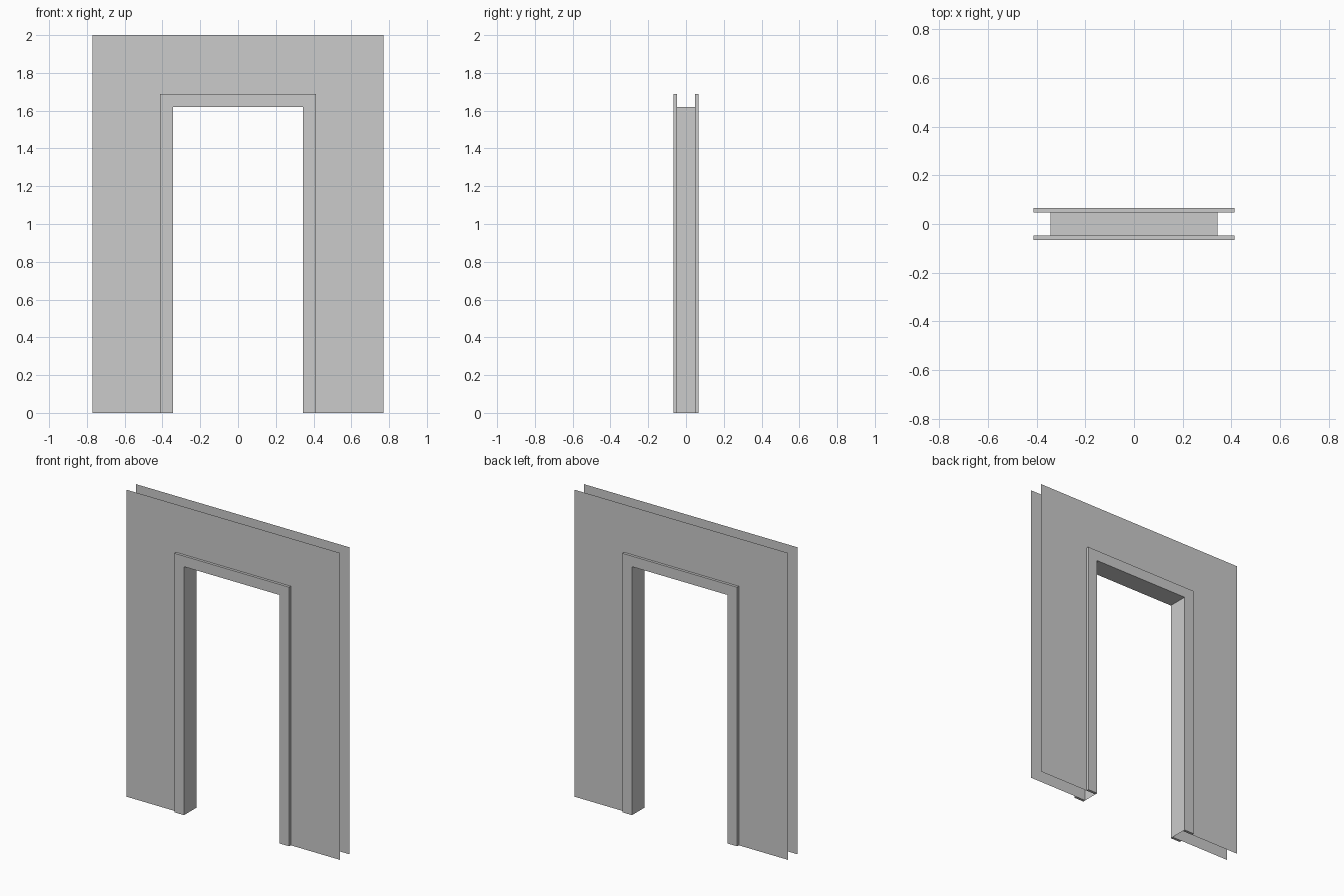
import bpy, bmesh

if "Cube" in bpy.data.objects:
    bpy.data.objects.remove(bpy.data.objects["Cube"])

# Main dimensions
WALL_X, WALL_Z = 0.77, 2.0      # wall half width and height
TRIM_X, TRIM_Z = 0.414, 1.688   # outer edge of the door trim
OPEN_X, OPEN_Z = 0.344, 1.619   # clear opening
WALL_Y, TRIM_Y = 0.048, 0.065   # wall sheet plane and trim face

grey = bpy.data.materials.new("plain grey")
grey.diffuse_color = (0.6, 0.6, 0.6, 1)
grey.use_nodes = True
grey.node_tree.nodes["Principled BSDF"].inputs["Base Color"].default_value = grey.diffuse_color


def path(x, z):
    """Upside-down U around a doorway, left foot to right foot."""
    return [(-x, 0), (-x, z), (x, z), (x, 0)]


def finish(name, bm):
    mesh = bpy.data.meshes.new(name)
    bm.to_mesh(mesh)
    bm.free()
    mesh.materials.append(grey)
    bpy.context.collection.objects.link(bpy.data.objects.new(name, mesh))


def arch(name, outer, inner, y, side, depth=0.0):
    """Flat arch facing outward on one side, extruded outward if depth is given."""
    bm = bmesh.new()
    outline = path(*outer) + path(*inner)[::-1]
    face = bm.faces.new([bm.verts.new((x, side * y, z)) for x, z in outline])
    face.normal_update()
    if face.normal.y * side < 0:
        face.normal_flip()
    if depth:
        geom = bmesh.ops.extrude_face_region(bm, geom=[face], use_keep_orig=True)["geom"]
        moved = [v for v in geom if isinstance(v, bmesh.types.BMVert)]
        bmesh.ops.translate(bm, verts=moved, vec=(0, side * depth, 0))
        bmesh.ops.recalc_face_normals(bm, faces=bm.faces)
    finish(name, bm)


# Thin wall sheets and raised door trim, front and back
for label, side in (("front", -1), ("back", 1)):
    arch(label + "_wall", (WALL_X, WALL_Z), (TRIM_X, TRIM_Z), WALL_Y, side)
    arch(label + "_trim", (TRIM_X, TRIM_Z), (OPEN_X, OPEN_Z), WALL_Y, side,
         TRIM_Y - WALL_Y)

# Jamb lining joining the two trims, facing into the opening
bm = bmesh.new()
rows = [[bm.verts.new((x, y, z)) for x, z in path(OPEN_X, OPEN_Z)]
        for y in (-WALL_Y, WALL_Y)]
for i in range(3):
    f = bm.faces.new((rows[0][i], rows[1][i], rows[1][i + 1], rows[0][i + 1]))
    f.normal_update()
    c = f.calc_center_median()
    if f.normal.x * -c.x + f.normal.z * (0.8 - c.z) < 0:
        f.normal_flip()
finish("door_jamb", bm)
